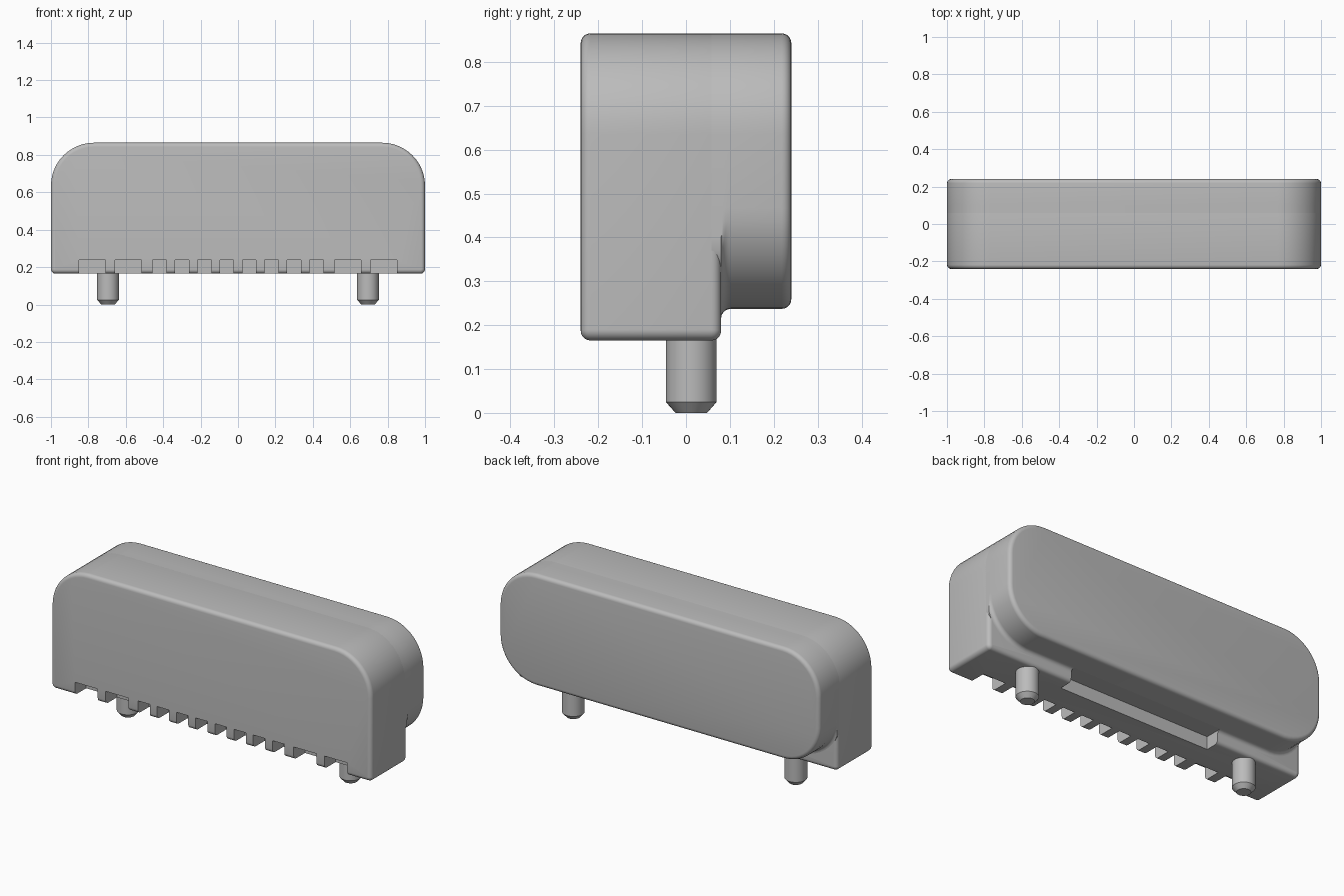
import bpy, bmesh, math

if "Cube" in bpy.data.objects:
    bpy.data.objects.remove(bpy.data.objects["Cube"])

grey = bpy.data.materials.new("plain grey")
grey.use_nodes = True
grey.diffuse_color = (0.5, 0.5, 0.5, 1)
grey.node_tree.nodes["Principled BSDF"].inputs["Base Color"].default_value = (0.5, 0.5, 0.5, 1)

TOP, LIP, REAR = 0.865, 0.165, 0.237   # heights of top, front underside, rear underside
EDGE, STEPS = 0.022, 5                 # small edge rounding
ARC = [math.pi / 2 * i / STEPS for i in range(STEPS + 1)]


def ring(y, z0, r_top, r_bottom, o_top, o_bottom):
    """Rounded outline in the xz plane, grown by the given offsets but kept in the envelope."""
    pts, n = [], 12
    for k, (sx, up) in enumerate([(1, 1), (-1, 1), (-1, 0), (1, 0)]):
        r, o = (r_top, o_top) if up else (r_bottom, o_bottom)
        cx, cz = sx * (1 - r), (TOP - r if up else z0 + r)
        for i in range(n + 1):
            a = math.pi / 2 * (k + i / n)
            x = cx + (r + o) * math.cos(a)
            pts.append((max(-1, min(1, x)), y, cz + (r + o) * math.sin(a)))
    return pts


def finish(name, bm):
    bmesh.ops.recalc_face_normals(bm, faces=bm.faces)
    mesh = bpy.data.meshes.new(name)
    bm.to_mesh(mesh)
    bm.free()
    obj = bpy.data.objects.new(name, mesh)
    bpy.context.collection.objects.link(obj)
    mesh.materials.append(grey)
    return obj


def loft(name, rings):
    bm = bmesh.new()
    loops = [[bm.verts.new(p) for p in r] for r in rings]
    for a, b in zip(loops, loops[1:]):
        for i in range(len(a)):
            j = (i + 1) % len(a)
            bm.faces.new((a[i], a[j], b[j], b[i]))
    bm.faces.new(loops[0])
    bm.faces.new(loops[-1])
    return finish(name, bm)


def boxes(name, spans):
    """Several axis-aligned boxes in one mesh."""
    bm = bmesh.new()
    for lo, hi in spans:
        made = bmesh.ops.create_cube(bm, size=1)["verts"]
        for v in made:
            v.co = [(l + h) / 2 + c * (h - l) for l, h, c in zip(lo, hi, v.co)]
    obj = finish(name, bm)
    obj.hide_render = True
    obj.hide_set(True)
    return obj


def cut(obj, cutter):
    mod = obj.modifiers.new(cutter.name, 'BOOLEAN')
    mod.operation, mod.solver, mod.object = 'DIFFERENCE', 'EXACT', cutter


def smooth(obj):
    bpy.ops.object.select_all(action='DESELECT')
    obj.select_set(True)
    bpy.context.view_layer.objects.active = obj
    for mod in list(obj.modifiers):
        bpy.ops.object.modifier_apply(modifier=mod.name)
    bpy.ops.object.shade_smooth_by_angle(angle=math.radians(35))


# Front block with rounded front and back rims
front_rings = []
for a in ARC:
    o = EDGE * (math.sin(a) - 1)
    front_rings.append(ring(-0.24 + EDGE * (1 - math.cos(a)), LIP, 0.23, 0.025, o, o))
for a in reversed(ARC):
    o = EDGE * (math.sin(a) - 1)
    front_rings.append(ring(0.08 - EDGE * (1 - math.cos(a)), LIP, 0.23, 0.025, o, o))
front_block = loft("front_block", front_rings)

# Rear pad: concave fillet where it leaves the block, rounded rim at the back
rear_rings = [ring(0.055, REAR, 0.23, 0.23, 0, EDGE)]
for a in ARC:
    rear_rings.append(ring(0.08 + EDGE * (1 - math.cos(a)), REAR, 0.23, 0.23, 0, EDGE * (1 - math.sin(a))))
for a in ARC:
    o = EDGE * (math.cos(a) - 1)
    rear_rings.append(ring(0.24 - EDGE * (1 - math.sin(a)), REAR, 0.23, 0.23, o, o))
rear_pad = loft("rear_pad", rear_rings)

# Notches along the front lower edge: two wide ones per end, eight narrow ones between
notches = [(c * 0.12 - 0.42, 0.037) for c in range(8)]
notches += [(s * c, 0.071) for s in (-1, 1) for c in (0.587, 0.779)]
notch_cutter = boxes("notch_cutter", [((x - h, -0.3, 0.1), (x + h, -0.14, 0.237)) for x, h in notches])
cut(front_block, notch_cutter)

# Long recess in the back of the lower lip
recess_cutter = boxes("recess_cutter", [((-0.47, 0, 0.1), (0.47, 0.101, REAR))])
cut(front_block, recess_cutter)
cut(rear_pad, recess_cutter)

for part in (front_block, rear_pad):
    smooth(part)
for cutter in (notch_cutter, recess_cutter):
    bpy.data.objects.remove(cutter)

# Locating pins with chamfered tips
for side, sx in (("left", 1), ("right", -1)):
    bm = bmesh.new()
    for z0, z1, r0, r1 in ((0, 0.025, 0.036, 0.058), (0.025, 0.2, 0.058, 0.058)):
        made = bmesh.ops.create_cone(bm, cap_ends=True, segments=32, radius1=r0, radius2=r1, depth=z1 - z0)
        bmesh.ops.translate(bm, verts=made["verts"], vec=(sx * 0.695, 0.012, (z0 + z1) / 2))
    smooth(finish(side + "_pin", bm))
